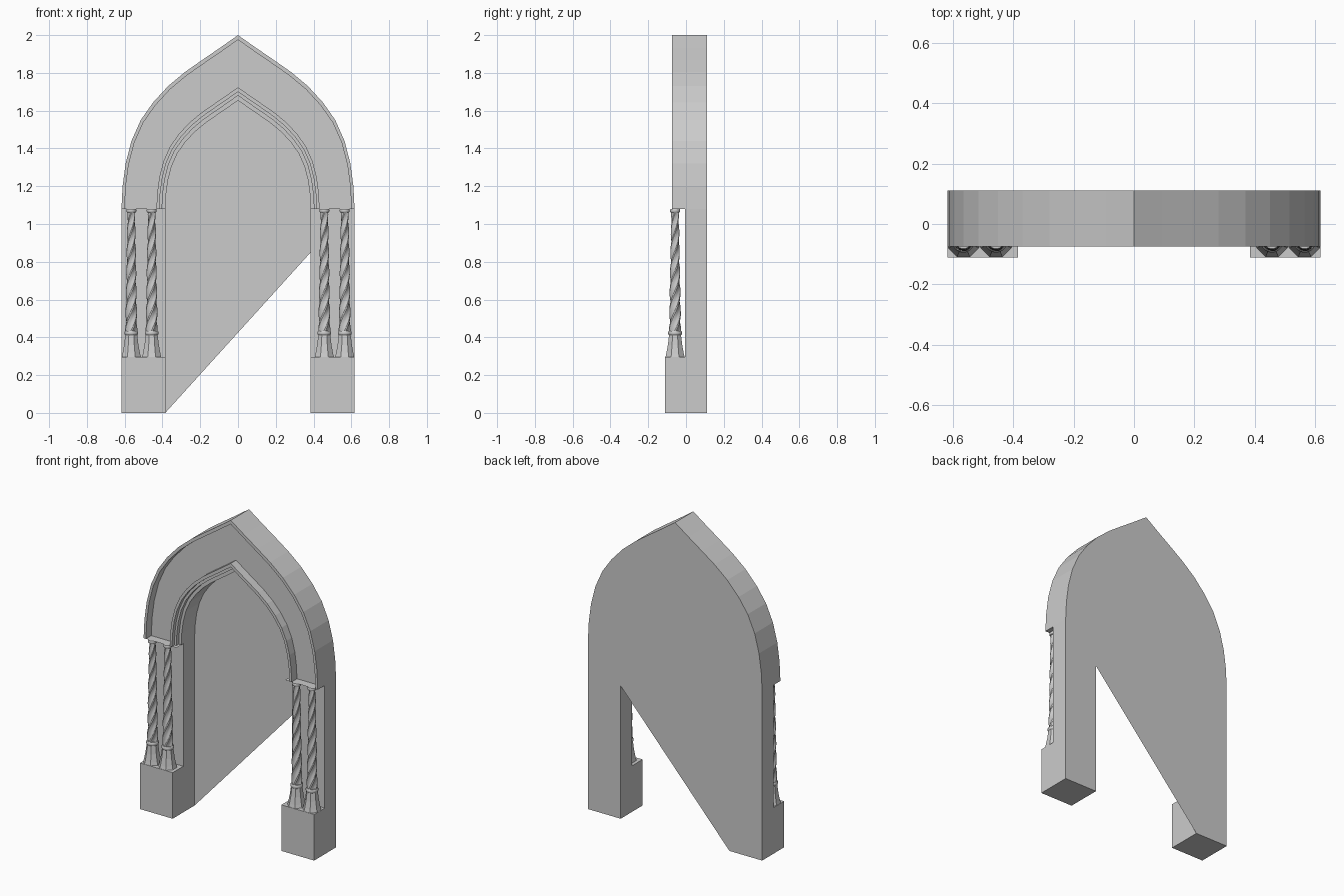
import bpy, bmesh, math

if "Cube" in bpy.data.objects:
    bpy.data.objects.remove(bpy.data.objects["Cube"])

W, IN, SPRING, H = 0.617, 0.385, 1.08, 2.0
BACK, LEG_F, ARCH_F, BASE_F = 0.111, -0.004, -0.074, -0.111


def make(name, verts, faces, smooth=False):
    me = bpy.data.meshes.new(name)
    me.from_pydata(verts, [], faces)
    bm = bmesh.new()
    bm.from_mesh(me)
    bmesh.ops.recalc_face_normals(bm, faces=bm.faces)
    bm.to_mesh(me)
    bm.free()
    ob = bpy.data.objects.new(name, me)
    bpy.context.collection.objects.link(ob)
    if smooth:
        bpy.ops.object.select_all(action='DESELECT')
        ob.select_set(True)
        bpy.context.view_layer.objects.active = ob
        bpy.ops.object.shade_smooth_by_angle(angle=math.radians(35))
    return ob


# pointed arch curve, right half then mirrored
half = [(W, SPRING), (0.611, 1.2), (0.595, 1.32), (0.564, 1.44), (0.515, 1.55), (0.45, 1.643),
        (0.37, 1.73), (0.28, 1.805), (0.19, 1.868), (0.095, 1.933), (0, H)]
path = half + [(-x, z) for x, z in half[-2::-1]]

# moulded arch ring: (scale of the curve, y) profile swept along the curve
s0 = IN / W
profile = [(s0, BACK), (s0, -0.025), (0.652, -0.025), (0.652, -0.05), (0.674, -0.05),
           (0.674, ARCH_F), (0.70, ARCH_F), (0.70, -0.02), (0.973, -0.02),
           (0.973, ARCH_F), (1, ARCH_F), (1, BACK)]
n = len(profile)
verts = [(x * s, y, SPRING + (z - SPRING) * s) for x, z in path for s, y in profile]
faces = [(i * n + j, i * n + j + 1, (i + 1) * n + j + 1, (i + 1) * n + j)
         for i in range(len(path) - 1) for j in range(n - 1)]
make("arch_ring", verts, faces)

# flat back panel with its slanted lower edge
outline = path + [(-W, 0), (-IN, 0), (IN, 0.85), (IN, 0), (W, 0)]
make("back_panel", [(x, BACK, z) for x, z in outline], [tuple(range(len(outline)))])


def box(name, x0, x1, y0, y1, z0, z1, skip_back=False):
    v = [(x, y, z) for x in (x0, x1) for y in (y0, y1) for z in (z0, z1)]
    f = [(0, 1, 3, 2), (4, 6, 7, 5), (0, 4, 5, 1), (0, 2, 6, 4), (1, 5, 7, 3)]
    if not skip_back:
        f.append((2, 3, 7, 6))
    return make(name, v, f)


def lathe(name, rings, sides, cx, cy, lobes=0, smooth=False):
    """rings of (radius, z, twist, lobe depth)"""
    v, f = [], []
    for r, z, tw, d in rings:
        for k in range(sides):
            a = 2 * math.pi * (k + 0.5) / sides
            rr = r * (1 - d * (0.5 - 0.5 * math.cos(lobes * a)))
            v.append((cx + rr * math.cos(a + tw), cy + rr * math.sin(a + tw), z))
    for i in range(len(rings) - 1):
        for k in range(sides):
            k2 = (k + 1) % sides
            f.append((i * sides + k, i * sides + k2, (i + 1) * sides + k2, (i + 1) * sides + k))
    f += [tuple(range(sides)), tuple(range((len(rings) - 1) * sides, len(rings) * sides))]
    return make(name, v, f, smooth)


for side, tag in ((-1, "left"), (1, "right")):
    x0, x1 = sorted((side * IN, side * W))
    box(tag + "_leg", x0, x1, LEG_F, BACK, 0, SPRING, True)
    box(tag + "_plinth", x0, x1, BASE_F, LEG_F, 0, 0.295)
    # thin impost plate closing the arch foot
    make(tag + "_impost", [(x0, ARCH_F, SPRING), (x1, ARCH_F, SPRING), (x1, 0, SPRING),
                           (x0, 0, SPRING)], [(0, 1, 2, 3)])
    for i, cx in enumerate((0.457, 0.565)):
        nm, cx, cy = f"{tag}_column_{i + 1}", side * cx, -0.058
        # octagonal flared foot
        lathe(nm + "_foot", [(0.055, 0.295, 0, 0), (0.050, 0.315, 0, 0), (0.041, 0.36, 0, 0),
                             (0.034, 0.415, 0, 0)], 8, cx, cy)
        # rounded collars at both ends of the shaft
        for part, r, z, h in (("_collar", 0.037, 0.412, 0.022), ("_capital", 0.027, 1.062, 0.018)):
            lathe(nm + part, [(r * 0.9, z, 0, 0), (r, z + h * 0.25, 0, 0),
                              (r, z + h * 0.75, 0, 0), (r * 0.9, z + h, 0, 0)], 16, cx, cy,
                  smooth=True)
        # twisted tapering shaft
        steps = 36
        rings = [(0.033 - 0.012 * t / steps, 0.43 + 0.635 * t / steps,
                  2 * math.pi * 1.5 * t / steps, 0.22) for t in range(steps + 1)]
        lathe(nm + "_shaft", rings, 24, cx, cy, lobes=4, smooth=True)
